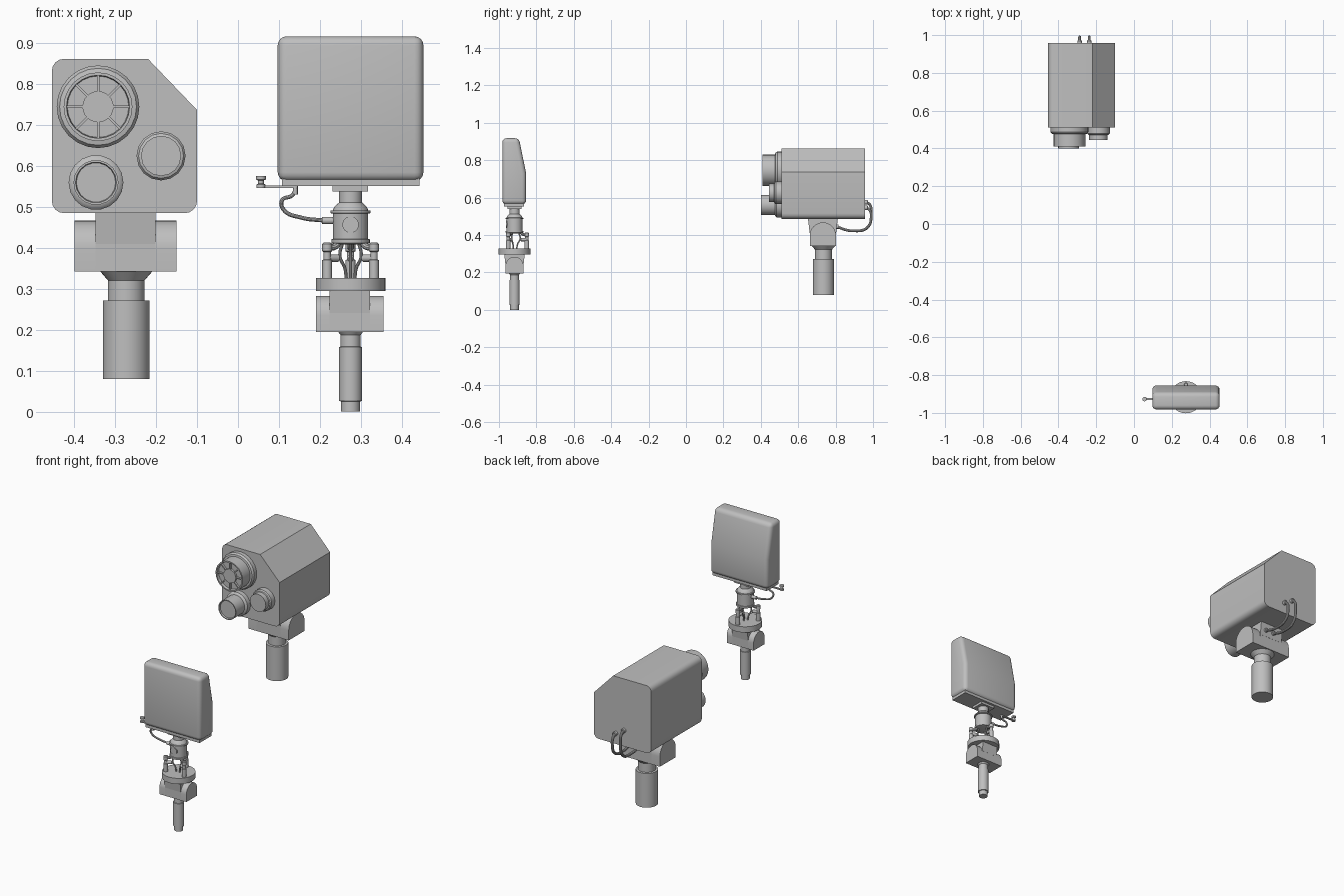
import bpy, bmesh, math
from mathutils import Matrix, Vector

if "Cube" in bpy.data.objects:
    bpy.data.objects.remove(bpy.data.objects["Cube"])

grey = bpy.data.materials.new("light grey")
grey.use_nodes = True
grey.diffuse_color = (0.52, 0.52, 0.52, 1)
grey.node_tree.nodes["Principled BSDF"].inputs["Base Color"].default_value = (0.52, 0.52, 0.52, 1)


def finish(name, bm, matrix=Matrix()):
    bmesh.ops.recalc_face_normals(bm, faces=bm.faces[:])
    bm.transform(matrix)
    mesh = bpy.data.meshes.new(name)
    bm.to_mesh(mesh)
    bm.free()
    obj = bpy.data.objects.new(name, mesh)
    bpy.context.collection.objects.link(obj)
    mesh.materials.append(grey)
    smooth(obj)
    return obj


def smooth(obj):
    bpy.ops.object.select_all(action='DESELECT')
    obj.select_set(True)
    bpy.context.view_layer.objects.active = obj
    bpy.ops.object.shade_smooth_by_angle(angle=math.radians(32))


def lathe(name, profile, loc, direction=(0, 0, 1), sides=32):
    """Turn (radius, height) pairs around a direction and cap both ends."""
    bm = bmesh.new()
    rings = []
    for r, h in profile:
        rings.append([bm.verts.new((r * math.cos(math.tau * i / sides),
                                    r * math.sin(math.tau * i / sides), h)) for i in range(sides)])
    for a, b in zip(rings, rings[1:]):
        for i in range(sides):
            j = (i + 1) % sides
            bm.faces.new((a[i], a[j], b[j], b[i]))
    bm.faces.new(rings[0])
    bm.faces.new(rings[-1])
    turn = Vector(direction).to_track_quat('Z', 'Y').to_matrix().to_4x4()
    return finish(name, bm, Matrix.Translation(loc) @ turn)


def prism(name, points, start, end, axis, bevel=0, long_only=False):
    """Extrude a (y, z) outline along x or an (x, z) outline along y."""
    def place(p, d):
        return (d, *p) if axis == 'x' else (p[0], d, p[1])
    bm = bmesh.new()
    a = [bm.verts.new(place(p, start)) for p in points]
    b = [bm.verts.new(place(p, end)) for p in points]
    bm.faces.new(a)
    bm.faces.new(b)
    for i in range(len(a)):
        j = (i + 1) % len(a)
        bm.faces.new((a[i], a[j], b[j], b[i]))
    bmesh.ops.recalc_face_normals(bm, faces=bm.faces[:])
    if bevel:
        k = 0 if axis == 'x' else 1
        edges = [e for e in bm.edges if e.calc_face_angle() > 1.0 and
                 (not long_only or abs(e.verts[0].co[k] - e.verts[1].co[k]) > 0.01)]
        bmesh.ops.bevel(bm, geom=edges, offset=bevel, segments=4, profile=0.5, affect='EDGES')
    return finish(name, bm)


def box(name, x, y, z, bevel=0):
    return prism(name, [(x[0], z[0]), (x[1], z[0]), (x[1], z[1]), (x[0], z[1])],
                 y[0], y[1], 'y', bevel)


def tube(name, points, radius):
    curve = bpy.data.curves.new(name, 'CURVE')
    curve.dimensions = '3D'
    curve.bevel_depth, curve.bevel_resolution = radius, 3
    curve.use_fill_caps = True
    curve.resolution_u = 8
    spline = curve.splines.new('BEZIER')
    spline.bezier_points.add(len(points) - 1)
    for bp, p in zip(spline.bezier_points, points):
        bp.co = p
        bp.handle_left_type = bp.handle_right_type = 'AUTO'
    curve.materials.append(grey)
    obj = bpy.data.objects.new(name, curve)
    bpy.context.collection.objects.link(obj)
    bpy.ops.object.select_all(action='DESELECT')
    obj.select_set(True)
    bpy.context.view_layer.objects.active = obj
    bpy.ops.object.convert(target='MESH')
    smooth(bpy.context.object)


def tilt_joint(name, x, y, z, half, radius, base, block_half, block_z):
    """Round-topped knuckle with a tapered block through its middle."""
    arc = [(y + radius * math.cos(math.pi * i / 16), z + radius * math.sin(math.pi * i / 16))
           for i in range(17)]
    outline = [(y + radius, base)] + arc + [(y - radius, base)]
    for side in (-1, 1):
        prism(name + "_lug", outline, x + side * block_half, x + side * half, 'x')
    prism(name + "_body", [(y - radius, base), (y + radius, base), (y + radius, block_z[0]),
                           (y - radius, block_z[0])], x - block_half, x + block_half, 'x')
    low, high = radius * 1.01, radius * 1.14
    prism(name + "_block", [(y - low, block_z[0]), (y + low, block_z[0]), (y + high, block_z[1]),
                            (y - high, block_z[1])], x - block_half, x + block_half, 'x')


FRONT = (0, -1, 0)

# Camera housing with a sloped upper corner
prism("camera_housing", [(-0.455, 0.485), (-0.10, 0.485), (-0.10, 0.737), (-0.22, 0.862),
                         (-0.455, 0.862)], 0.51, 0.957, 'y', 0.03, True)

# Lenses
big = (-0.342, 0.51, 0.745)
lathe("main_lens", [(0.101, 0), (0.101, 0.022), (0.094, 0.032), (0.084, 0.034), (0.084, 0.1),
                    (0.077, 0.1), (0.075, 0.085)], big, FRONT, 24)
lathe("main_lens_hub", [(0.038, 0.08), (0.038, 0.096)], big, FRONT, 24)
for i in range(8):
    spoke = box("main_lens_spoke", (0.034, 0.08), (-0.096, -0.08), (-0.003, 0.003))
    spoke.data.transform(Matrix.Translation(big) @ Matrix.Rotation(math.tau * i / 8, 4, 'Y'))
lathe("lower_lens", [(0.067, 0), (0.067, 0.025), (0.061, 0.032), (0.055, 0.034), (0.055, 0.11),
                     (0.05, 0.11), (0.048, 0.102)], (-0.347, 0.51, 0.56), FRONT, 18)
lathe("side_lens", [(0.06, 0), (0.06, 0.03), (0.055, 0.037), (0.049, 0.039), (0.049, 0.066),
                    (0.045, 0.066)], (-0.188, 0.51, 0.625), FRONT, 16)

# Camera mount and post
tilt_joint("camera_tilt", -0.275, 0.732, 0.397, 0.125, 0.07, 0.342, 0.073, (0.41, 0.487))
lathe("camera_post", [(0.057, 0.08), (0.057, 0.271), (0.045, 0.272), (0.045, 0.321),
                      (0.064, 0.343)], (-0.273, 0.735, 0))

# Rear cables with plugs
for x, top in ((-0.288, 0.575), (-0.237, 0.545)):
    lathe("cable_plug", [(0.012, 0), (0.012, 0.015), (0.008, 0.018)], (x, 0.955, top), (0, 1, 0), 16)
    lathe("joint_plug", [(0.012, 0), (0.012, 0.02)], (x, 0.795, 0.445), (0, 1, 0), 16)
    tube("rear_cable", [(x, 0.96, top), (x, 0.982, top - 0.012), (x, 0.99, top - 0.05),
                        (x, 0.97, 0.44), (x, 0.89, 0.422), (x, 0.80, 0.445)], 0.0075)

# Antenna panel, tapering towards the top at the back
X, Y = 0.275, -0.917
prism("antenna_panel", [(-0.982, 0.563), (-0.855, 0.563), (-0.855, 0.73), (-0.893, 0.917),
                        (-0.982, 0.917)], 0.097, 0.453, 'x', 0.022)
box("panel_base", (0.108, 0.443), (-0.972, -0.866), (0.551, 0.575))
box("panel_bracket", (0.231, 0.318), (-0.955, -0.879), (0.538, 0.552))

# Rotator with front cover and side connector
lathe("rotator", [(0.03, 0.408), (0.047, 0.412), (0.047, 0.421), (0.043, 0.422), (0.043, 0.484),
                  (0.049, 0.485), (0.049, 0.491), (0.043, 0.492), (0.04, 0.5), (0.028, 0.511),
                  (0.028, 0.54)], (X, Y, 0))
lathe("rotator_cover", [(0.02, 0), (0.02, 0.046)], (X, Y, 0.457), FRONT)
lathe("rotator_connector", [(0.009, 0.03), (0.009, 0.07)], (X, Y, 0.467), (-1, 0, 0), 16)

# Three spring legs on the turntable
for i in range(3):
    a = math.radians(90 + 120 * i)
    c, s = math.cos(a), math.sin(a)
    foot = (X + 0.066 * c, Y + 0.066 * s, 0)
    lathe("leg", [(0.012, 0.32), (0.012, 0.37), (0.009, 0.372), (0.009, 0.39), (0.012, 0.392),
                  (0.012, 0.41), (0.008, 0.413)], foot, sides=16)
    tube("leg_arm", [(X + r * c, Y + r * s, z) for r, z in
                     ((0.066, 0.402), (0.045, 0.403), (0.03, 0.418))], 0.008)
    lathe("leg_bolt", [(0.009, 0.005), (0.009, 0.03), (0.005, 0.034)],
          (foot[0], foot[1], 0.375), (-c, -s, 0), 12)
    tube("leg_wire", [(X + r * c, Y + r * s, z) for r, z in
                      ((0.022, 0.415), (0.03, 0.38), (0.016, 0.35), (0.012, 0.325))], 0.004)
lathe("turntable", [(0.085, 0.295), (0.085, 0.327)], (X, Y, 0), sides=40)

# Antenna mount and post
tilt_joint("antenna_tilt", 0.273, Y, 0.235, 0.083, 0.048, 0.195, 0.049, (0.241, 0.297))
lathe("antenna_post", [(0.023, 0), (0.023, 0.025), (0.028, 0.026), (0.028, 0.158),
                       (0.0245, 0.159), (0.0245, 0.187), (0.031, 0.196)], (X, Y, 0))

# Side arm with small sensor, and its cable
box("side_arm", (0.05, 0.145), (-0.932, -0.922), (0.547, 0.553))
lathe("side_sensor", [(0.011, 0.547), (0.011, 0.555), (0.007, 0.557), (0.007, 0.565),
                      (0.012, 0.567), (0.012, 0.576)], (0.056, -0.927, 0), sides=12)
lathe("cable_socket", [(0.006, 0.53), (0.006, 0.552)], (0.14, -0.927, 0), sides=12)
tube("side_cable", [(0.14, -0.927, 0.54), (0.132, -0.927, 0.528), (0.108, -0.925, 0.517),
                    (0.112, -0.92, 0.493), (0.155, Y, 0.474), (0.21, Y, 0.467)], 0.005)
